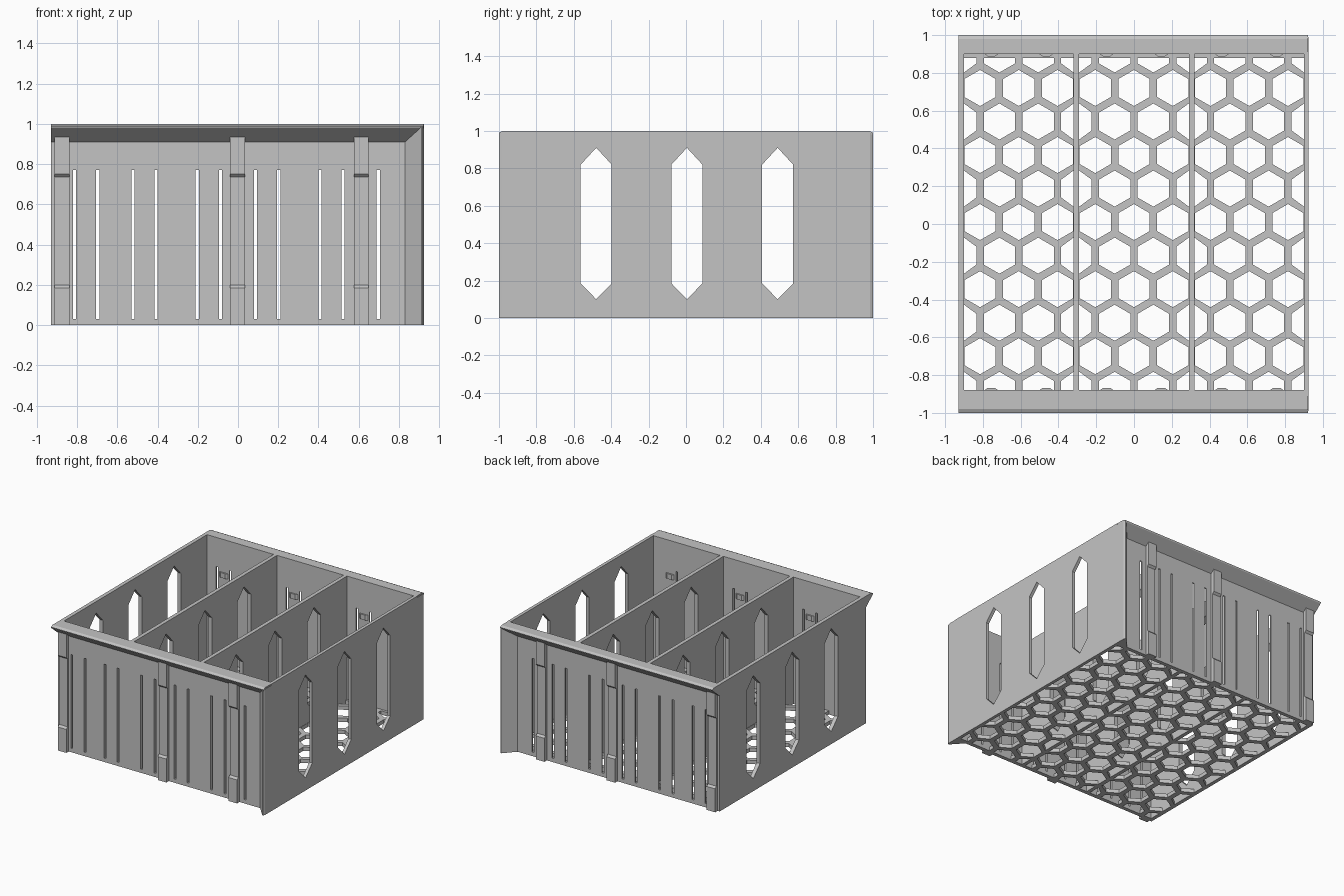
import bpy
import bmesh
import math

cube = bpy.data.objects.get("Cube")
if cube:
    bpy.data.objects.remove(cube, do_unlink=True)

GREY = (0.55, 0.55, 0.55, 1.0)
mat = bpy.data.materials.new("plain grey plastic")
mat.use_nodes = True
mat.diffuse_color = GREY
mat.node_tree.nodes["Principled BSDF"].inputs["Base Color"].default_value = GREY

PLACE = {
    "x": lambda p, q, t: (t, p, q),
    "y": lambda p, q, t: (p, t, q),
    "z": lambda p, q, t: (p, q, t),
}


def prism(name, polygons, axis, start, end):
    """Extrude one or more flat outlines along an axis into one object."""
    bm = bmesh.new()
    place = PLACE[axis]
    for outline in polygons:
        low = [bm.verts.new(place(p, q, start)) for p, q in outline]
        high = [bm.verts.new(place(p, q, end)) for p, q in outline]
        bm.faces.new(low)
        bm.faces.new(high[::-1])
        for i in range(len(low)):
            j = (i + 1) % len(low)
            bm.faces.new((low[i], high[i], high[j], low[j]))
    bmesh.ops.recalc_face_normals(bm, faces=bm.faces)
    mesh = bpy.data.meshes.new(name)
    bm.to_mesh(mesh)
    bm.free()
    mesh.materials.append(mat)
    obj = bpy.data.objects.new(name, mesh)
    bpy.context.scene.collection.objects.link(obj)
    return obj


def rect(p0, p1, q0, q1):
    return [(p0, q0), (p1, q0), (p1, q1), (p0, q1)]


def cut(obj, cutter):
    """Subtract the cutter, then throw it away."""
    mod = obj.modifiers.new("cut", "BOOLEAN")
    mod.operation = "DIFFERENCE"
    mod.solver = "EXACT"
    mod.object = cutter
    bpy.context.view_layer.objects.active = obj
    bpy.ops.object.modifier_apply(modifier=mod.name)
    bpy.data.objects.remove(cutter, do_unlink=True)


LEFT, RIGHT, WALL = -0.93, 0.925, 0.91
CELLS = (-0.61, 0.0, 0.61)
FLOOR = 0.03

# Honeycomb floor: hexagons trimmed to each compartment
PITCH, RADIUS, HALF, END = 0.205, 0.0955, 0.29, 0.88
holes = []
for cell in CELLS:
    for row in range(-5, 6):
        cy = 0.01 + row * PITCH * math.sqrt(3) / 2
        columns = (-1, 0, 1) if row % 2 == 0 else (-1.5, -0.5, 0.5, 1.5)
        for col in columns:
            outline = []
            for k in range(6):
                a = math.radians(60 * k + 30)
                x = col * PITCH + RADIUS * math.cos(a)
                y = cy + RADIUS * math.sin(a)
                x = max(-HALF, min(HALF, x))
                y = max(-END, min(END, y))
                outline.append((round(cell + x, 4), round(y, 4)))
            holes.append(list(dict.fromkeys(outline)))
floor = prism("honeycomb_floor", [rect(LEFT, RIGHT, -WALL, WALL)], "z", 0, FLOOR)
cut(floor, prism("hexagon_cutter", holes, "z", -0.1, 0.1))

# Side walls and dividers with pointed windows
windows = [[(c - 0.083, 0.185), (c, 0.1), (c + 0.083, 0.185),
            (c + 0.083, 0.82), (c, 0.91), (c - 0.083, 0.82)]
           for c in (-0.48, 0.005, 0.49)]
panels = {
    "right_wall": (LEFT, -0.9),
    "right_divider": (-0.32, -0.29),
    "left_divider": (0.29, 0.32),
    "left_wall": (0.9, RIGHT),
}
for name, (x0, x1) in panels.items():
    panel = prism(name, [rect(-WALL, WALL, 0, 1)], "x", x0, x1)
    cut(panel, prism("window_cutter", windows, "x", x0 - 0.1, x1 + 0.1))

tabs = [cell + s * 0.145 for cell in CELLS for s in (-1, 1)]
slots = [t + s * 0.0575 for t in tabs for s in (-1, 1)]

for label, side, inner in (("front", -1, 0.88), ("back", 1, 0.9)):
    # End wall with flared rim and narrow slots
    profile = [(inner, 0), (WALL, 0), (WALL, WALL), (0.995, 0.98), (1, 0.99),
               (0.98, 1), (inner, 1)]
    wall = prism(label + "_wall", [[(side * y, z) for y, z in profile]],
                 "x", LEFT, RIGHT - 0.003)
    openings = [rect(x - 0.008, x + 0.008, FLOOR, 0.77) for x in slots if x < 0.8]
    cut(wall, prism("slot_cutter", openings, "y", side * 0.8, side * 1.1))

    # Upright flange that flares out from the left end
    flange = [(0.83, 0.9), (0.83, WALL), (0.912, 1), (0.918, 1),
              (RIGHT, 0.985), (RIGHT, 0.9)]
    prism(label + "_flange", [[(x, side * y) for x, y in flange]], "z", 0, 0.99)

    # Stepped clips on the outside
    clip = [(0.9, 0), (0.94, 0), (0.94, 0.185), (0.925, 0.2), (0.925, 0.735),
            (0.94, 0.75), (0.94, 0.94), (0.9, 0.94)]
    for name, x in (("right", -0.875), ("middle", -0.003), ("left", 0.613)):
        prism(f"{label}_{name}_clip", [[(side * y, z) for y, z in clip]],
              "x", x - 0.037, x + 0.037)

    # Small snap bumps on the inside of the slotted tabs
    bumps = [[(t - 0.04, side * (inner + 0.003)), (t - 0.02, side * (inner - 0.012)),
              (t + 0.02, side * (inner - 0.012)), (t + 0.04, side * (inner + 0.003))]
             for t in tabs]
    prism(label + "_snap_bumps", bumps, "z", 0.7, 0.74)
